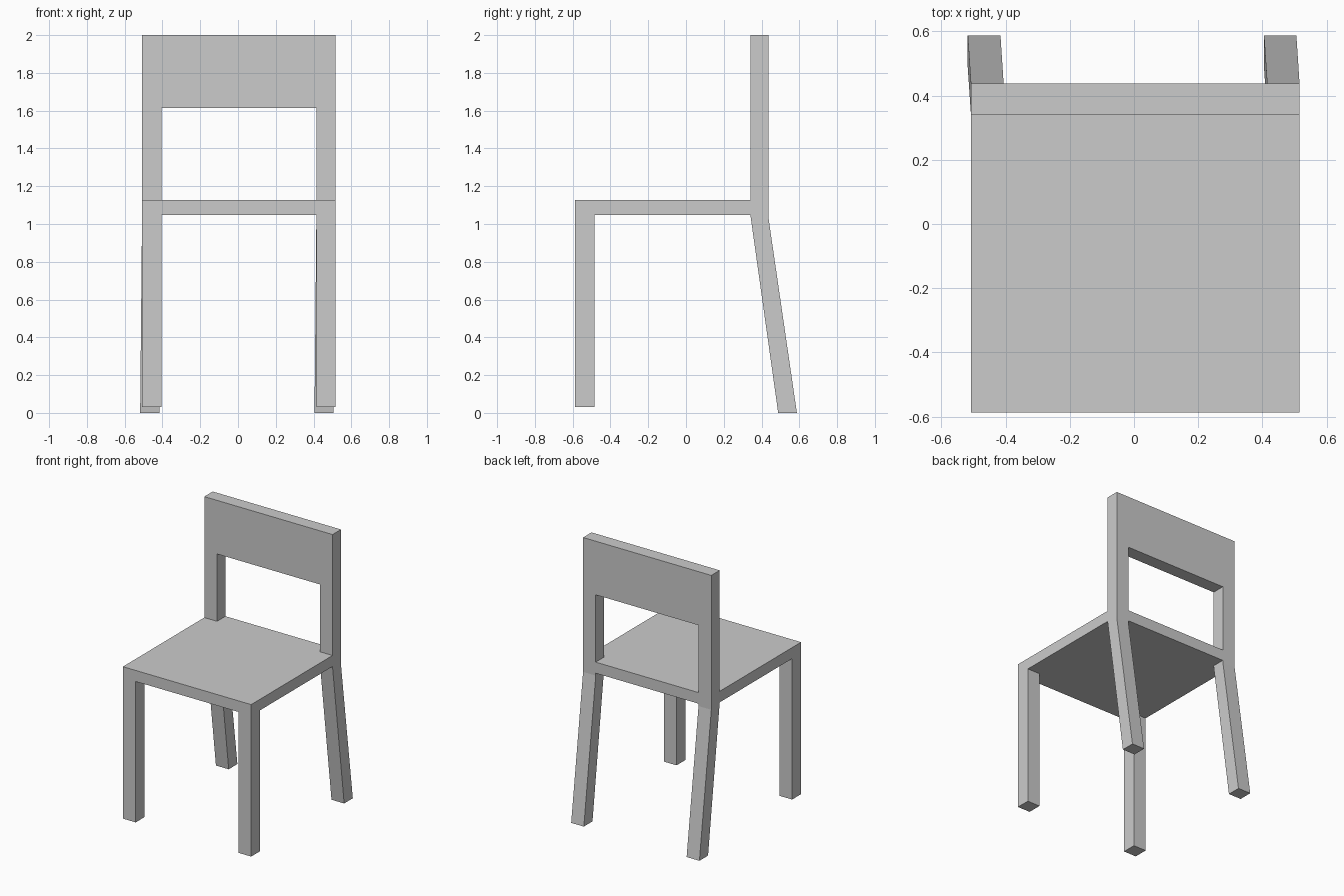
import bpy, bmesh
from mathutils import Vector

if "Cube" in bpy.data.objects:
    bpy.data.objects.remove(bpy.data.objects["Cube"])

X0, X1 = -0.508, 0.516          # seat sides
FRONT, BACK = -0.587, 0.437     # seat depth
SEAT_LOW, SEAT_TOP = 1.047, 1.127
POST_Y = 0.341                  # front face of the backrest
LEG_X = [("left", X0, -0.406), ("right", 0.415, X1)]


def prism(name, profile, offset):
    """Extrude a flat profile by an offset into a closed solid."""
    bm = bmesh.new()
    face = bm.faces.new([bm.verts.new(p) for p in profile])
    new = bmesh.ops.extrude_face_region(bm, geom=[face], use_keep_orig=True)["geom"]
    for v in new:
        if isinstance(v, bmesh.types.BMVert):
            v.co += Vector(offset)
    bmesh.ops.recalc_face_normals(bm, faces=bm.faces)
    mesh = bpy.data.meshes.new(name)
    bm.to_mesh(mesh)
    bm.free()
    obj = bpy.data.objects.new(name, mesh)
    bpy.context.collection.objects.link(obj)
    return obj


def box(name, x0, x1, y0, y1, z0, z1):
    base = [(x0, y0, z0), (x1, y0, z0), (x1, y1, z0), (x0, y1, z0)]
    return prism(name, base, (0, 0, z1 - z0))


# Seat slab
box("seat", X0, X1, FRONT, BACK, SEAT_LOW, SEAT_TOP)

# Backrest: two posts and a wide top rail in one arch profile
li, ri, rail = LEG_X[0][2], LEG_X[1][1], 1.613
arch = [(X0, SEAT_TOP), (X0, 2.0), (X1, 2.0), (X1, SEAT_TOP),
        (ri, SEAT_TOP), (ri, rail), (li, rail), (li, SEAT_TOP)]
prism("backrest", [(x, POST_Y, z) for x, z in arch], (0, BACK - POST_Y, 0))

# Rear legs rake backwards and drift slightly sideways towards the floor
rake = [(POST_Y, SEAT_LOW), (BACK, SEAT_LOW), (BACK, 1.03), (0.587, 0), (0.488, 0)]

for side, x0, x1 in LEG_X:
    box("front_leg_" + side, x0, x1, FRONT, -0.485, 0.03, SEAT_LOW)
    leg = prism("rear_leg_" + side, [(x0, y, z) for y, z in rake], (x1 - x0, 0, 0))
    for v in leg.data.vertices:
        v.co.x -= 0.01 * (1 - v.co.z / SEAT_LOW)
